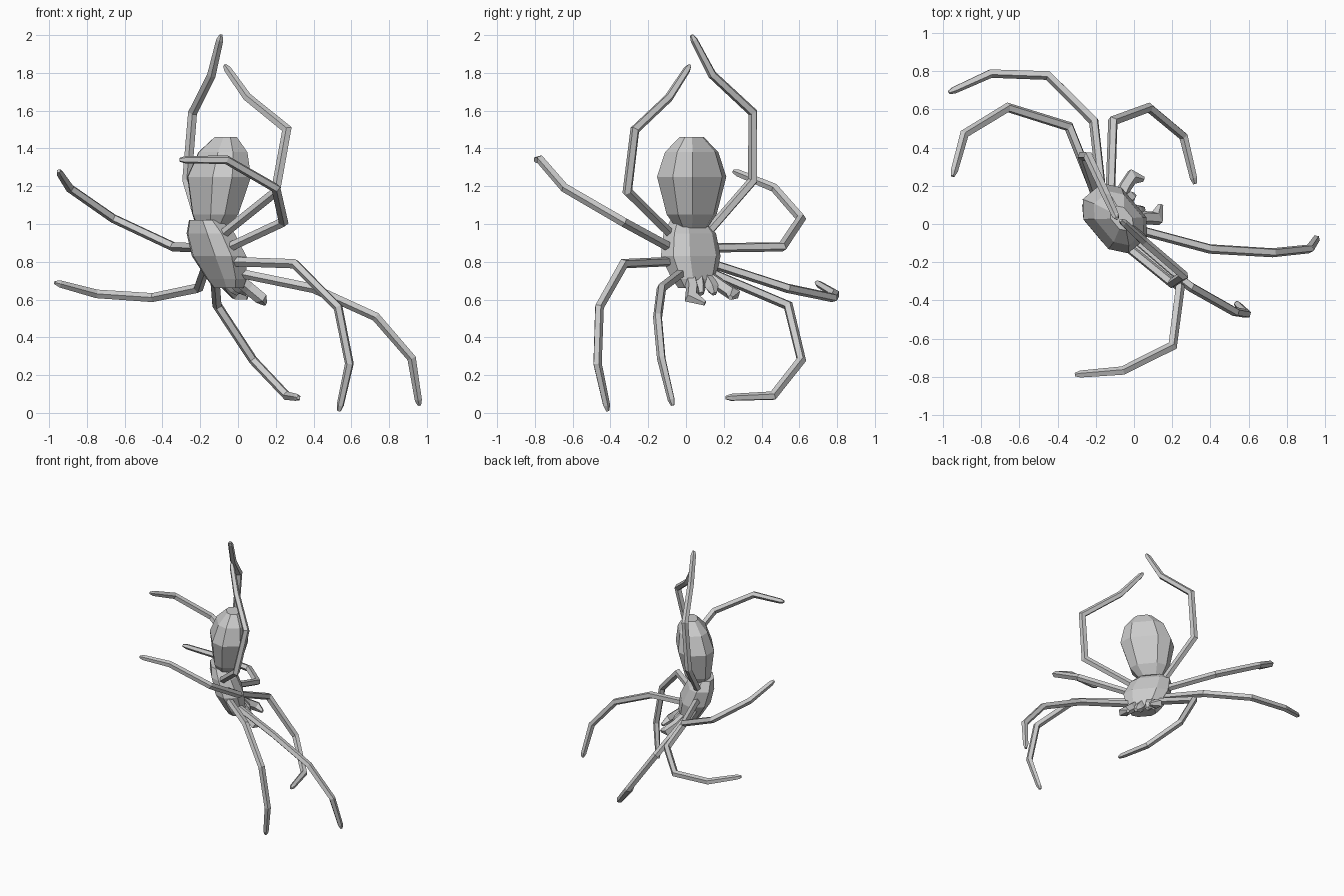
import bpy, bmesh, math
from mathutils import Vector, Matrix

if "Cube" in bpy.data.objects:
    bpy.data.objects.remove(bpy.data.objects["Cube"])


def skin(name, rings):
    """Loft a closed faceted shell through equal-length rings of points."""
    bm = bmesh.new()
    loops = [[bm.verts.new(p) for p in r] for r in rings]
    for a, b in zip(loops, loops[1:]):
        for i in range(len(a)):
            j = (i + 1) % len(a)
            bm.faces.new((a[i], a[j], b[j], b[i]))
    bm.faces.new(loops[0])
    bm.faces.new(loops[-1])
    bmesh.ops.recalc_face_normals(bm, faces=bm.faces)
    mesh = bpy.data.meshes.new(name)
    bm.to_mesh(mesh)
    bm.free()
    bpy.context.collection.objects.link(bpy.data.objects.new(name, mesh))


def limb(name, pts, radii, sides=5):
    """Tapered, jointed tube with mitred knees."""
    pts = [Vector(p) for p in pts]
    dirs = [(b - a).normalized() for a, b in zip(pts, pts[1:])]
    side = dirs[0].orthogonal().normalized()
    ring = []
    for k in range(sides):
        t = 2 * math.pi * k / sides
        ring.append(pts[0] + (Matrix.Rotation(t, 3, dirs[0]) @ side) * radii[0])
    rings = [ring]
    for i in range(1, len(pts)):
        d = dirs[i - 1]
        n = (d + dirs[min(i, len(dirs) - 1)]).normalized()
        new = []
        for p in rings[-1]:
            off = p - pts[i - 1]
            off = (off - d * off.dot(d)) * (radii[i] / radii[i - 1])
            new.append(pts[i] + off - d * (off.dot(n) / d.dot(n)))
        rings.append(new)
    skin(name, rings)


# Body cross-section: boxy octagon, turned so its wide axis runs left to right
TURN = Matrix.Rotation(math.radians(-50), 3, 'Z')
OCT = [(1, .5), (.55, 1), (-.55, 1), (-1, .5), (-1, -.5), (-.55, -1), (.55, -1), (1, -.5)]


def body(name, wide, deep, sections):
    skin(name, [[Vector((x, y, z)) + TURN @ Vector((u * wide * s, v * deep * s, 0))
                 for u, v in OCT] for x, y, z, s in sections])


body("abdomen", .185, .13, [(-.135, .03, .98, .45), (-.12, .03, 1.05, .72),
                            (-.1, .03, 1.25, 1), (-.08, .03, 1.38, .77), (-.065, .03, 1.46, .35)])
body("thorax", .16, .1, [(-.175, .01, 1.02, .6), (-.145, .02, .95, .9),
                         (-.1, .025, .83, 1.02), (-.06, .04, .71, .75), (-.05, .045, .66, .55)])

# Legs: tip to root
LEGS = {
    "left_leg_1": [(.32, .21, .08), (.26, .46, .09), (.08, .61, .28), (-.11, .54, .57), (-.13, .15, .72)],
    "left_leg_2": [(-.97, .69, .69), (-.75, .79, .63), (-.45, .78, .61), (-.21, .54, .66), (-.18, .15, .78)],
    "left_leg_3": [(-.95, .25, 1.28), (-.89, .47, 1.19), (-.66, .61, 1.03), (-.34, .51, .88), (-.2, .13, .88)],
    "left_leg_4": [(-.09, .03, 2.0), (-.14, .14, 1.79), (-.24, .355, 1.59), (-.27, .355, 1.23), (-.2, .11, .95)],
    "right_leg_1": [(.96, -.07, .04), (.92, -.13, .29), (.73, -.15, .51), (.4, -.13, .66), (.0, -.03, .72)],
    "right_leg_2": [(.535, -.415, .01), (.59, -.47, .26), (.53, -.46, .56), (.3, -.33, .79), (-.03, -.09, .79)],
    "right_leg_3": [(-.31, -.79, 1.34), (-.06, -.77, 1.34), (.2, -.64, 1.19), (.24, -.33, 1.01), (-.06, -.09, .87)],
    "right_leg_4": [(-.07, .02, 1.84), (.05, -.09, 1.67), (.26, -.27, 1.5), (.2, -.31, 1.17), (-.1, -.09, .95)],
}
for name, pts in LEGS.items():
    root = Vector(pts[-1]).lerp(Vector((-.1, .03, .85)), .2)
    claw = Vector(pts[0]).lerp(Vector(pts[1]), .12)   # blunt foot just before the tip
    limb(name, [root] + pts[-2:0:-1] + [claw, pts[0]], [.026, .026, .025, .024, .02, .01])

# Curled palps and short jaws under the head
limb("left_palp", [(-.08, .12, .72), (-.05, .19, .67), (-.01, .25, .63), (.05, .235, .61)],
     [.035, .036, .036, .014])
limb("right_palp", [(-.01, .02, .72), (.06, .035, .66), (.12, .03, .61), (.14, .1, .58)],
     [.035, .036, .036, .014])
limb("left_jaw", [(-.06, .11, .71), (-.02, .14, .66), (.0, .15, .63)], [.04, .035, .015])
limb("right_jaw", [(-.03, .06, .71), (.02, .07, .66), (.05, .08, .63)], [.04, .035, .015])
